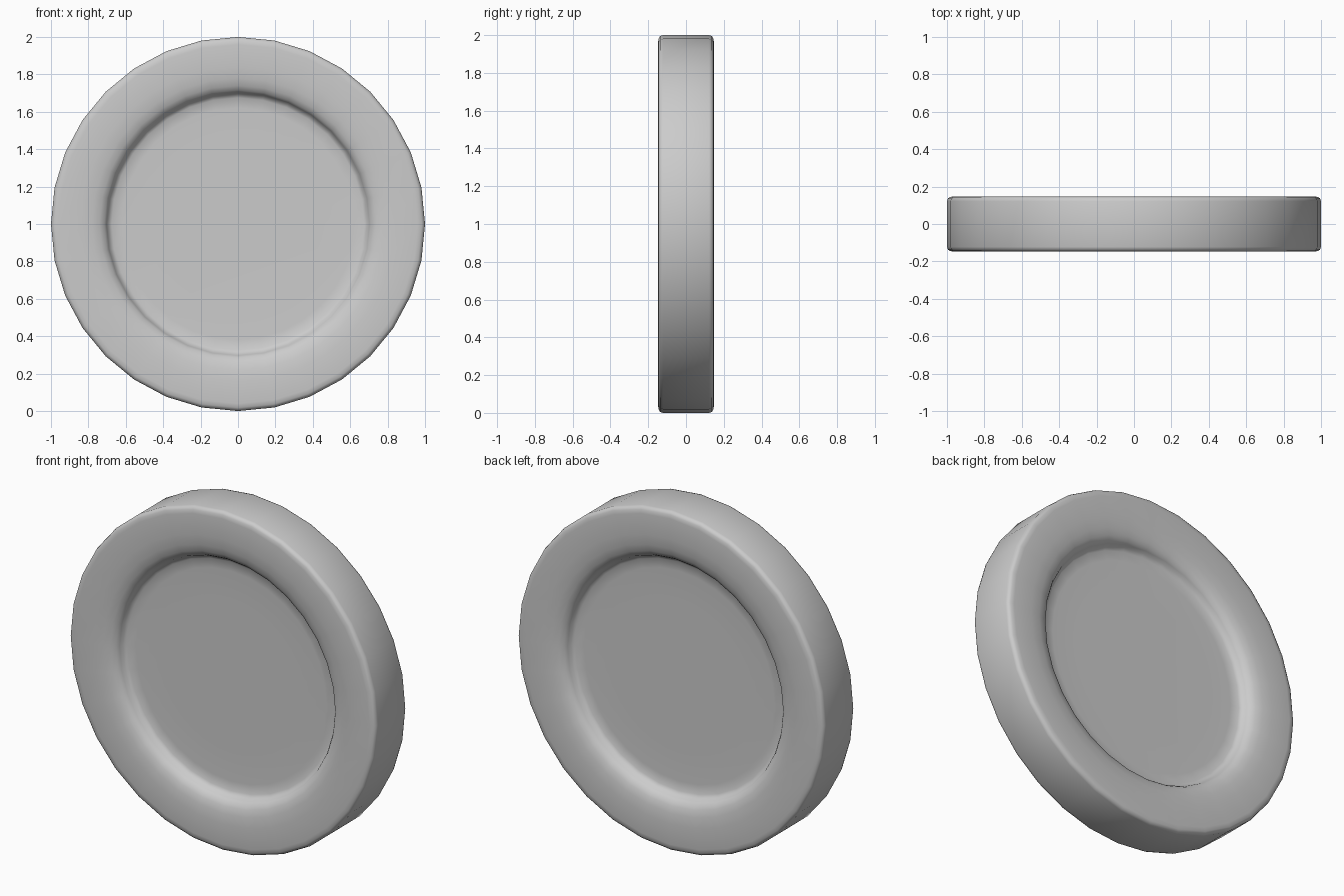
import bpy, bmesh, math

if "Cube" in bpy.data.objects:
    bpy.data.objects.remove(bpy.data.objects["Cube"])

SIDES = 32
# Half profile (radius, distance from mid-plane), from floor centre to the outer edge
half = [(0.45, 0.062), (0.62, 0.063), (0.675, 0.066), (0.695, 0.078),
        (0.703, 0.098), (0.715, 0.115), (0.74, 0.130), (0.78, 0.141),
        (0.84, 0.147), (0.96, 0.148), (0.982, 0.145), (0.995, 0.137), (1.0, 0.122)]
profile = [(r, -d) for r, d in half] + [(r, d) for r, d in reversed(half)]

bm = bmesh.new()

# Rings of the turned disc, around the y axis
rings = []
for r, y in profile:
    ring = []
    for i in range(SIDES):
        a = 2 * math.pi * i / SIDES
        ring.append(bm.verts.new((r * math.cos(a), y, 1 + r * math.sin(a))))
    rings.append(ring)

# Skin between rings
for p, q in zip(rings, rings[1:]):
    for i in range(SIDES):
        j = (i + 1) % SIDES
        bm.faces.new((p[i], p[j], q[j], q[i]))

# Recessed floors on both faces
bm.faces.new(rings[0])
bm.faces.new(rings[-1])
bmesh.ops.recalc_face_normals(bm, faces=bm.faces[:])
for f in bm.faces:
    f.smooth = True

mesh = bpy.data.meshes.new("dished_disc")
bm.to_mesh(mesh)
bm.free()
disc = bpy.data.objects.new("dished_disc", mesh)
bpy.context.collection.objects.link(disc)
